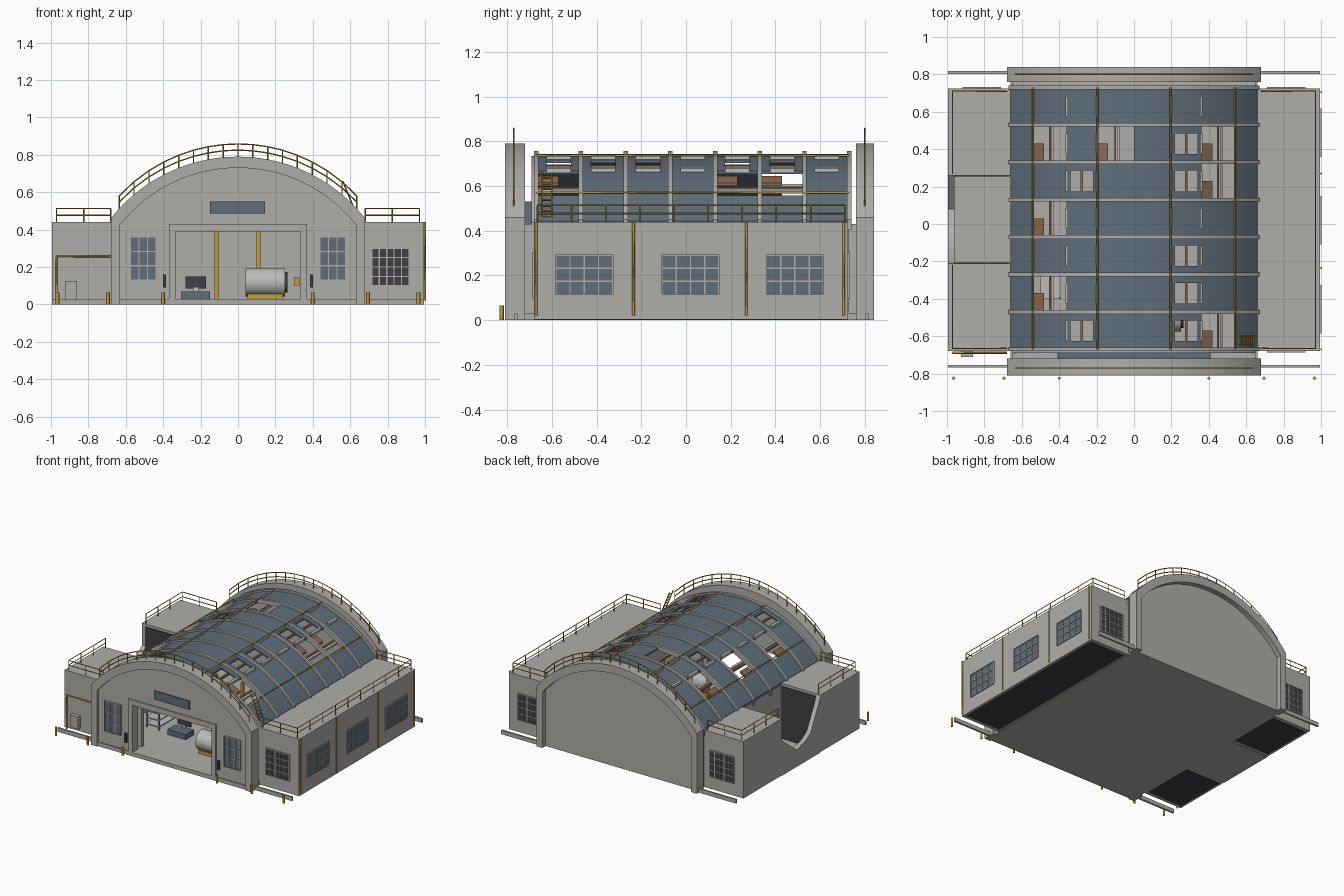
import bpy, bmesh, math
from mathutils import Vector

if "Cube" in bpy.data.objects:
    bpy.data.objects.remove(bpy.data.objects["Cube"])


def material(name, *rgb):
    m = bpy.data.materials.new(name)
    m.use_nodes = True
    m.diffuse_color = (*rgb, 1)
    m.node_tree.nodes["Principled BSDF"].inputs["Base Color"].default_value = (*rgb, 1)
    return m


GREY = material("concrete grey", .43, .42, .395)
BLUE = material("blue grey glass", .115, .155, .195)
GOLD = material("safety yellow", .52, .34, .04)
DARK = material("dark interior", .055, .048, .058)
RUST = material("rust brown", .27, .14, .085)
STEEL = material("pale steel", .5, .5, .49)


class Part:
    """Collects boxes and prisms into one named object."""

    def __init__(self, name, mat):
        self.name, self.mat, self.bm = name, mat, bmesh.new()

    def prism(self, pts, a, b, axis="y"):
        put = (lambda p: (p[0], a, p[1])) if axis == "y" else (lambda p: (a, p[0], p[1]))
        face = self.bm.faces.new([self.bm.verts.new(put(p)) for p in pts])
        out = bmesh.ops.extrude_face_region(self.bm, geom=[face])
        move = Vector((0, b - a, 0)) if axis == "y" else Vector((b - a, 0, 0))
        bmesh.ops.translate(self.bm, vec=move,
                            verts=[v for v in out["geom"] if isinstance(v, bmesh.types.BMVert)])
        return self

    def box(self, x0, x1, y0, y1, z0, z1):
        return self.prism([(x0, z0), (x1, z0), (x1, z1), (x0, z1)], y0, y1)

    def slab(self, axis, a, b, u0, u1, z0, z1):
        return self.prism([(u0, z0), (u1, z0), (u1, z1), (u0, z1)], a, b, axis)

    def done(self):
        bmesh.ops.recalc_face_normals(self.bm, faces=self.bm.faces)
        me = bpy.data.meshes.new(self.name)
        self.bm.to_mesh(me)
        self.bm.free()
        me.materials.append(self.mat)
        ob = bpy.data.objects.new(self.name, me)
        bpy.context.collection.objects.link(ob)
        activate(ob)
        bpy.ops.object.shade_smooth_by_angle()
        return ob


def activate(ob):
    bpy.ops.object.select_all(action="DESELECT")
    ob.select_set(True)
    bpy.context.view_layer.objects.active = ob


def tubes(name, paths, radius, mat):
    cu = bpy.data.curves.new(name, "CURVE")
    cu.dimensions, cu.bevel_depth, cu.bevel_resolution = "3D", radius, 0
    cu.use_fill_caps = True
    for path in paths:
        s = cu.splines.new("POLY")
        s.points.add(len(path) - 1)
        for p, co in zip(s.points, path):
            p.co = (*co, 1)
    cu.materials.append(mat)
    ob = bpy.data.objects.new(name, cu)
    bpy.context.collection.objects.link(ob)
    activate(ob)
    bpy.ops.object.convert(target="MESH")


GABLE_Z, ROOF_Z = -.0756, -.129
GABLE_R, PANEL_R, ROOF_R = .8656, .8056, .873


def height(x, r, cz):
    return cz + math.sqrt(r * r - x * x)


def arc(x0, x1, r, cz, n=40):
    a, b = math.asin(x0 / r), math.asin(x1 / r)
    angles = [a + (b - a) * i / n for i in range(n + 1)]
    return [(r * math.sin(t), cz + r * math.cos(t)) for t in angles]


def arched(w, r, cz, door=False):
    """Arched wall outline, with a doorway notch if wanted."""
    notch = [(.335, 0), (.335, .39), (-.335, .39), (-.335, 0)] if door else []
    return [(-w, 0)] + arc(-w, w, r, cz) + [(w, 0)] + notch


def curved(part, x0, x1, y0, y1, r=ROOF_R, thick=.012):
    n = max(2, int((x1 - x0) * 30))
    part.prism(arc(x0, x1, r, ROOF_Z, n) + arc(x0, x1, r - thick, ROOF_Z, n)[::-1], y0, y1)


# Gable arches, recessed panels and end walls
ring = arched(.68, GABLE_R, GABLE_Z) + arched(.63, PANEL_R, GABLE_Z)[::-1]
Part("front_arch", GREY).prism(ring, -.81, -.72).done()
Part("back_arch", GREY).prism(ring, .76, .84).done()
Part("front_panel", GREY).prism(arched(.632, PANEL_R, GABLE_Z, True), -.79, -.73).done()
Part("back_panel", GREY).prism(arched(.632, PANEL_R, GABLE_Z), .765, .80).done()
Part("front_end_wall", GREY).prism(arched(.65, ROOF_R - .01, ROOF_Z, True), -.69, -.66).done()
Part("back_end_wall", GREY).prism(arched(.65, ROOF_R - .01, ROOF_Z), .70, .73).done()
links = Part("gable_links", GREY).box(-.65, .65, .73, .765, 0, .43)
for s in (-1, 1):
    links.box(*sorted((s * .37, s * .65)), -.73, -.69, 0, .43)
links.done()
Part("lintel_cap", BLUE).box(-.41, .41, -.73, -.69, .43, .53).done()

# Hall floor and side walls
Part("hall_floor", GREY).box(-.66, .66, -.80, .765, 0, .03).done()
walls = Part("hall_side_walls", GREY)
for s in (-1, 1):
    walls.box(*sorted((s * .64, s * .66)), -.68, .73, .03, .44)
walls.done()

# Door frame, sign plate and lamps
frame = Part("door_frame", GREY).box(-.37, .37, -.80, -.785, .39, .43)
for s in (-1, 1):
    frame.box(*sorted((s * .335, s * .37)), -.80, -.785, 0, .39)
frame.done()
Part("sign_plate", BLUE).box(-.15, .145, -.80, -.789, .485, .55).done()
lamps = Part("door_lamps", DARK)
for s in (-1, 1):
    lamps.box(s * .393 - .008, s * .393 + .008, -.805, -.789, .09, .16)
lamps.done()

# Side wings; the right one has a broken middle
EAVE = .44
BLOCKS = [(1, -.68, .725), (-1, -.68, -.21), (-1, .26, .725)]
wings, under = Part("wing_blocks", GREY), Part("wing_undersides", DARK)
for s, y0, y1 in BLOCKS:
    wings.box(*sorted((s * .66, s * .995)), y0, y1, .004, EAVE)
    under.box(*sorted((s * .68, s * .975)), y0 + .03, y1 - .03, 0, .004)
wings.box(-.99, -.66, -.21, .26, 0, .02)
wings.prism([(.26, 0), (.26, .27), (.08, .13), (-.03, .16), (-.09, .2), (-.21, .43), (-.21, 0)],
            -.995, -.96, "x")
wings.done()
for y0, y1 in ((-.21, -.205), (.255, .26)):
    under.box(-.965, -.665, y0, y1, .02, .42)
under.done()


def window(name, axis, at, out, u0, u1, z0, z1, cols, rows, glass):
    """Glass plate with a grid of glazing bars."""
    a, b = sorted((at - out * .002, at + out * .004))
    Part(name + "_glass", glass).slab(axis, a, b, u0, u1, z0, z1).done()
    a, b = sorted((at, at + out * .008))
    bars = Part(name + "_bars", GREY)
    for i in range(cols + 1):
        u = u0 + (u1 - u0) * i / cols
        bars.slab(axis, a, b, u - .003, u + .003, z0, z1)
    for j in range(rows + 1):
        z = z0 + (z1 - z0) * j / rows
        bars.slab(axis, a, b, u0, u1, z - .003, z + .003)
    bars.done()


for y in (-.455, .02, .487):
    window("left_side_window", "x", .995, 1, y - .127, y + .127, .115, .29, 4, 3, BLUE)
for s in (-1, 1):
    window("front_hall_window", "y", -.79, -1, s * .507 - .068, s * .507 + .068, .13, .36, 3, 3, BLUE)
    window("back_wing_window", "y", .725, 1, s * .815 - .1, s * .815 + .1, .1, .3, 5, 4, DARK)
window("front_wing_window", "y", -.68, -1, .715, .915, .1, .3, 5, 4, DARK)

# Curved roof: glazed cells, missing panels and skylights
COLS = [-.66, -.54, -.36, -.2, 0, .2, .36, .54, .66]
BAYS = [-.67 + .2 * i for i in range(8)]
HOLES = {(1, 1), (1, 3), (1, 5), (3, 5), (6, 0), (6, 4), (6, 5)}
OPEN = {(5, 0), (5, 1), (5, 2), (5, 4), (5, 5), (2, 0), (2, 4)}
roof, ribs = Part("roof_glazing", BLUE), Part("roof_ribs", GREY)
frames, rust = Part("skylight_frames", STEEL), Part("rusted_panels", RUST)
for c, (x0, x1) in enumerate(zip(COLS, COLS[1:])):
    for b, y0 in enumerate(BAYS[:-1]):
        y1, ym, xm = y0 + .2, y0 + .1, (x0 + x1) / 2
        if (c, b) in HOLES:
            curved(rust, x0, x0 + .06, y0 + .01, ym, ROOF_R - .02)
            curved(rust, xm - .005, xm + .005, y0, y1, ROOF_R - .02)
            curved(frames, xm + .01, xm + .022, y0, y1, ROOF_R - .02)
        elif (c, b) in OPEN:
            curved(roof, x0, x1, y0, ym - .055)
            curved(roof, x0, x1, ym + .055, y1)
            for u in (x0, x1 - .02):
                curved(roof, u, u + .02, ym - .055, ym + .055)
            curved(rust, xm - .006, xm + .006, ym - .055, ym + .055, ROOF_R - .004)
        else:
            curved(roof, x0, x1, y0, y1)
        if c in (2, 5):
            for u in (x0, x1):
                curved(frames, u - .007, u + .007, ym - .055, ym + .055, ROOF_R + .014, .018)
for y in BAYS:
    curved(ribs, -.67, .67, y - .01, y + .01, ROOF_R + .012, .03)
for p in (roof, ribs, frames, rust):
    p.done()
tubes("roof_cables", [[(x, BAYS[0], height(x, ROOF_R, ROOF_Z) + .014),
                       (x, BAYS[-1], height(x, ROOF_R, ROOF_Z) + .014)]
                      for x in (-.54, -.195, .195, .54)], .005, GOLD)

# Railings along the gables
XS = [-.635 + 1.27 * i / 16 for i in range(17)]
for name, y in (("front_arch_rail", -.77), ("back_arch_rail", .80)):
    paths = [[(x, y, height(x, GABLE_R, GABLE_Z) + d) for x in XS] for d in (.035, .068)]
    for x in XS:
        z = height(x, GABLE_R, GABLE_Z)
        paths.append([(x, y, z - .01), (x, y, z + .068)])
    tubes(name, paths, .0035, GOLD)


def fence(corners):
    """Two rails with posts along a line of corners at eave height."""
    paths = [[(x, y, EAVE + d) for x, y in corners] for d in (.037, .073)]
    for p, q in zip(corners, corners[1:]):
        p, q = Vector(p), Vector(q)
        n = max(1, round((q - p).length / .16))
        for i in range(n + 1):
            v = p.lerp(q, i / n)
            paths.append([(v.x, v.y, EAVE), (v.x, v.y, EAVE + .073)])
    tubes("wing_rail", paths, .0035, GOLD)


fence([(.68, -.665), (.97, -.665), (.97, .71), (.68, .71)])
fence([(-.68, -.665), (-.97, -.665), (-.97, -.22)])
fence([(-.68, .71), (-.97, .71), (-.97, .27)])

# Roof ladder
LOW, HIGH = Vector((.65, 0, .44)), Vector((.56, 0, .66))
ladder = [[LOW + Vector((0, y, 0)), HIGH + Vector((0, y, 0))] for y in (-.645, -.6)]
for i in range(1, 9):
    v = LOW.lerp(HIGH, i / 9)
    ladder.append([(v.x, -.645, v.z), (v.x, -.6, v.z)])
tubes("roof_ladder", ladder, .004, GOLD)

# Wall pipes, meter box, bollards and ground kerbs
pipes = [[(1.0, y, .02), (1.0, y, EAVE)] for y in (-.67, -.235, .27, .705)]
pipes.append([(-.97, -.688, 0), (-.97, -.688, .257), (-.68, -.688, .257)])
tubes("wall_pipes", pipes, .006, GOLD)
Part("meter_box", GREY).box(-.925, -.86, -.71, -.68, .03, .125).done()
tubes("bollards", [[(s * x, -.825, 0), (s * x, -.825, .065)]
                   for s in (-1, 1) for x in (.4, .695, .965)], .01, GOLD)
kerbs = Part("ground_kerbs", GREY)
for s in (-1, 1):
    for y in (-.76, .81):
        kerbs.box(*sorted((s * .67, s * .995)), y - .007, y + .007, 0, .03)
kerbs.done()

# Hall contents: tank, desk with screen, shelves and columns
disc = [(math.cos(math.tau * i / 24), math.sin(math.tau * i / 24)) for i in range(24)]
Part("tank", STEEL).prism([(-.5 + .075 * u, .118 + .075 * v) for u, v in disc], .04, .25, "x").done()
Part("tank_cap", DARK).prism([(-.5 + .055 * u, .118 + .055 * v) for u, v in disc], .25, .265, "x").done()
Part("tank_cradle", GOLD).box(.05, .24, -.55, -.45, .03, .055).done()
Part("desk", BLUE).box(-.305, -.15, -.42, -.32, .03, .07).done()
Part("screen", DARK).box(-.28, -.17, -.33, -.32, .085, .15).done()
Part("screen_stand", STEEL).box(-.24, -.21, -.335, -.32, .07, .09).done()
Part("control_box", GOLD).box(.3, .328, -.3, -.27, .1, .145).done()
columns = Part("hall_columns", GOLD)
for x in (-.115, .11):
    columns.box(x - .01, x + .01, -.11, -.09, .03, .42)
columns.done()
shelf = Part("storage_shelf", STEEL)
for z in (.05, .1, .15, .2):
    shelf.box(-.5, -.39, -.4, -.1, z, z + .008)
for x in (-.5, -.4):
    for y in (-.4, -.11):
        shelf.box(x, x + .01, y, y + .01, .03, .22)
shelf.done()
